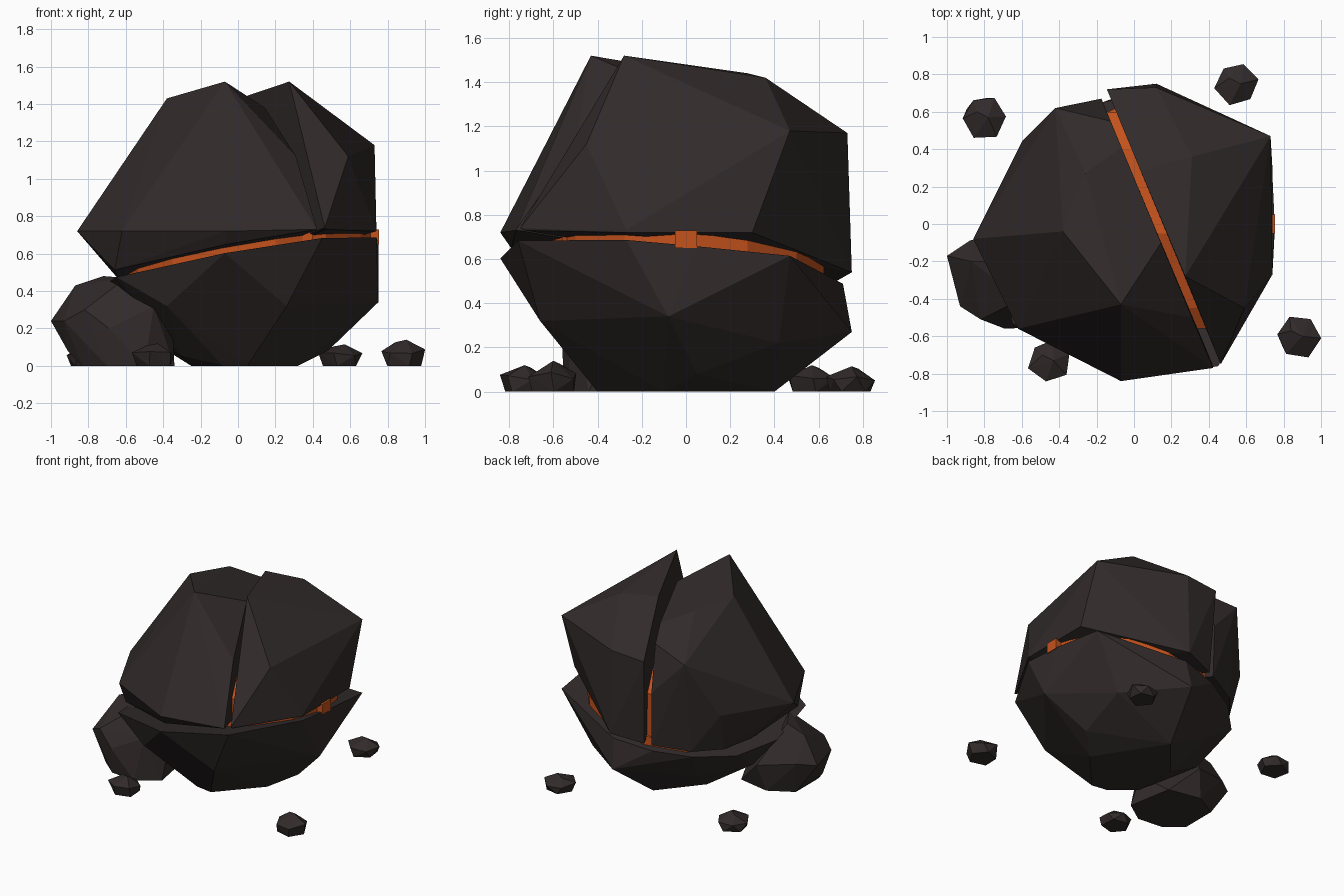
import bpy, bmesh, math, random

cube = bpy.data.objects.get("Cube")
if cube:
    bpy.data.objects.remove(cube, do_unlink=True)


def material(name, color):
    mat = bpy.data.materials.new(name)
    mat.use_nodes = True
    mat.diffuse_color = color
    mat.node_tree.nodes["Principled BSDF"].inputs["Base Color"].default_value = color
    return mat


ROCK = material("dark rock", (0.032, 0.0235, 0.0235, 1))
GLOW = material("glowing orange", (0.56, 0.085, 0.012, 1))


def hull(name, points, mat):
    """Flat-shaded faceted solid wrapped around a few corner points."""
    bm = bmesh.new()
    for p in points:
        bm.verts.new(p)
    bmesh.ops.convex_hull(bm, input=list(bm.verts))
    loose = [v for v in bm.verts if not v.link_faces]
    bmesh.ops.delete(bm, geom=loose, context='VERTS')
    bmesh.ops.dissolve_limit(bm, angle_limit=math.radians(1),
                             verts=list(bm.verts), edges=list(bm.edges))
    bmesh.ops.recalc_face_normals(bm, faces=list(bm.faces))
    mesh = bpy.data.meshes.new(name)
    bm.to_mesh(mesh)
    bm.free()
    mesh.materials.append(mat)
    obj = bpy.data.objects.new(name, mesh)
    bpy.context.collection.objects.link(obj)


def on_split(x, y, lift=0.0):
    """Point on the tilted plane that splits the rock into base and top."""
    return (x, y, 0.56 + 0.17 * x - 0.095 * y + lift)


def on_crack(y, z, side=0.0):
    """Point on the upright crack that splits the top in two."""
    return (0.128 - 0.414 * y + side, y, z)


# Bowl-shaped base, its rim following the split
base_rim = [(-0.17, 0.65), (-0.42, 0.52), (-0.64, 0.3), (-0.74, -0.05),
            (-0.65, -0.53), (-0.07, -0.84), (0.45, -0.76), (0.74, -0.27),
            (0.75, 0.05), (0.73, 0.47), (0.12, 0.71)]
hull("base_rock", [on_split(x, y, -0.025) for x, y in base_rim] + [
    (0.75, -0.08, 0.34), (0.26, -0.66, 0.32), (-0.38, -0.6, 0.32),
    (0.1, 0.75, 0.27), (0.5, 0.42, 0.22), (-0.38, 0.4, 0.21),
    (-0.57, 0.0, 0.2), (0.48, 0.05, 0.08), (-0.3, -0.3, 0.05),
    (0.32, -0.1, 0), (0.05, -0.4, 0), (-0.08, -0.38, 0),
    (0.0, 0.4, 0), (-0.25, 0.1, 0)], ROCK)

# Left half of the top
left_rim = [(-0.17, 0.66), (-0.42, 0.54), (-0.57, 0.36), (-0.64, 0.12),
            (-0.66, -0.42), (-0.07, -0.79), (0.42, -0.75)]
hull("top_left_rock", [on_split(x, y, 0.025) for x, y in left_rim] + [
    (-0.86, -0.08, 0.72), (-0.62, -0.56, 0.72), (-0.07, -0.84, 0.72),
    (-0.6, 0.44, 0.75), (-0.42, 0.62, 1.16), (-0.26, 0.27, 1.4),
    (-0.38, -0.04, 1.43), (-0.07, -0.43, 1.52),
    on_crack(-0.77, 0.73, -0.025), on_crack(-0.5, 1.12, -0.025),
    on_crack(-0.1, 1.38, -0.025), on_crack(0.41, 1.31, -0.025),
    on_crack(0.55, 1.22, -0.025), on_crack(0.67, 0.9, -0.025)], ROCK)

# Right half of the top
hull("top_right_rock", [
    on_split(0.47, -0.73, 0.02), on_split(0.74, -0.27, 0.02),
    (0.74, -0.27, 0.72), (0.74, 0.3, 0.72), (0.12, 0.75, 0.54),
    on_split(-0.12, 0.68, 0.025), (0.73, 0.47, 1.18), (0.12, 0.73, 1.17),
    (0.31, 0.36, 1.42), (0.59, -0.45, 1.12),
    on_crack(-0.75, 0.74, 0.025), on_crack(-0.28, 1.52, 0.03),
    on_crack(0.28, 1.44, 0.025), on_crack(0.72, 1.15, 0.025)], ROCK)

# Glowing disc in the split, fin in the crack and a lump at the side
disc = [math.tau * i / 14 for i in range(14)]
hull("glowing_disc", [on_split(0.06 + 0.66 * math.cos(a), 0.64 * math.sin(a), lift)
                      for a in disc for lift in (-0.05, 0.04)], GLOW)
fin = [(-0.56, 0.6), (-0.56, 0.86), (-0.45, 0.93), (-0.05, 1.05),
       (0.4, 1.0), (0.6, 0.85), (0.6, 0.5)]
hull("glowing_fin", [on_crack(y, z, side) for y, z in fin
                     for side in (-0.04, 0.04)], GLOW)
hull("glowing_lump", [(x, y, z) for x in (0.6, 0.755) for y in (-0.05, 0.05)
                      for z in (0.65, 0.73)], GLOW)

# Side boulder
hull("side_boulder", [
    (-1.0, -0.17, 0.24), (-0.93, -0.44, 0.24), (-0.87, -0.2, 0.43),
    (-0.82, -0.51, 0.3), (-0.72, -0.2, 0.48), (-0.6, -0.4, 0.47),
    (-0.69, -0.56, 0.2), (-0.45, -0.5, 0.32), (-0.35, -0.35, 0.2),
    (-0.88, -0.09, 0.25), (-0.6, 0.0, 0.2), (-0.91, -0.36, 0.08),
    (-0.83, -0.42, 0), (-0.7, -0.53, 0), (-0.5, -0.55, 0), (-0.34, -0.44, 0),
    (-0.4, -0.1, 0), (-0.65, -0.05, 0), (-0.83, -0.15, 0)], ROCK)

# Scattered pebbles
random.seed(4)
pebbles = [("back_left", 0.55, 0.75, 0.12, 0.115), ("back_right", -0.8, 0.57, 0.12, 0.12),
           ("front_left", 0.88, -0.6, 0.125, 0.14), ("front_right", -0.45, -0.73, 0.12, 0.12)]
for place, cx, cy, radius, height in pebbles:
    start = random.uniform(0, math.pi)
    points = [(cx + 0.02, cy, height), (cx - 0.04, cy + 0.03, height * 0.9)]
    for level, size, sides in ((0, 0.85, 5), (0.5, 1.0, 6)):
        for i in range(sides):
            a = start + level + math.tau * i / sides
            r = radius * size * random.uniform(0.88, 1.04)
            z = height * level * random.uniform(0.8, 1.3)
            points.append((cx + r * math.cos(a), cy + r * math.sin(a), z))
    hull("pebble_" + place, points, ROCK)
